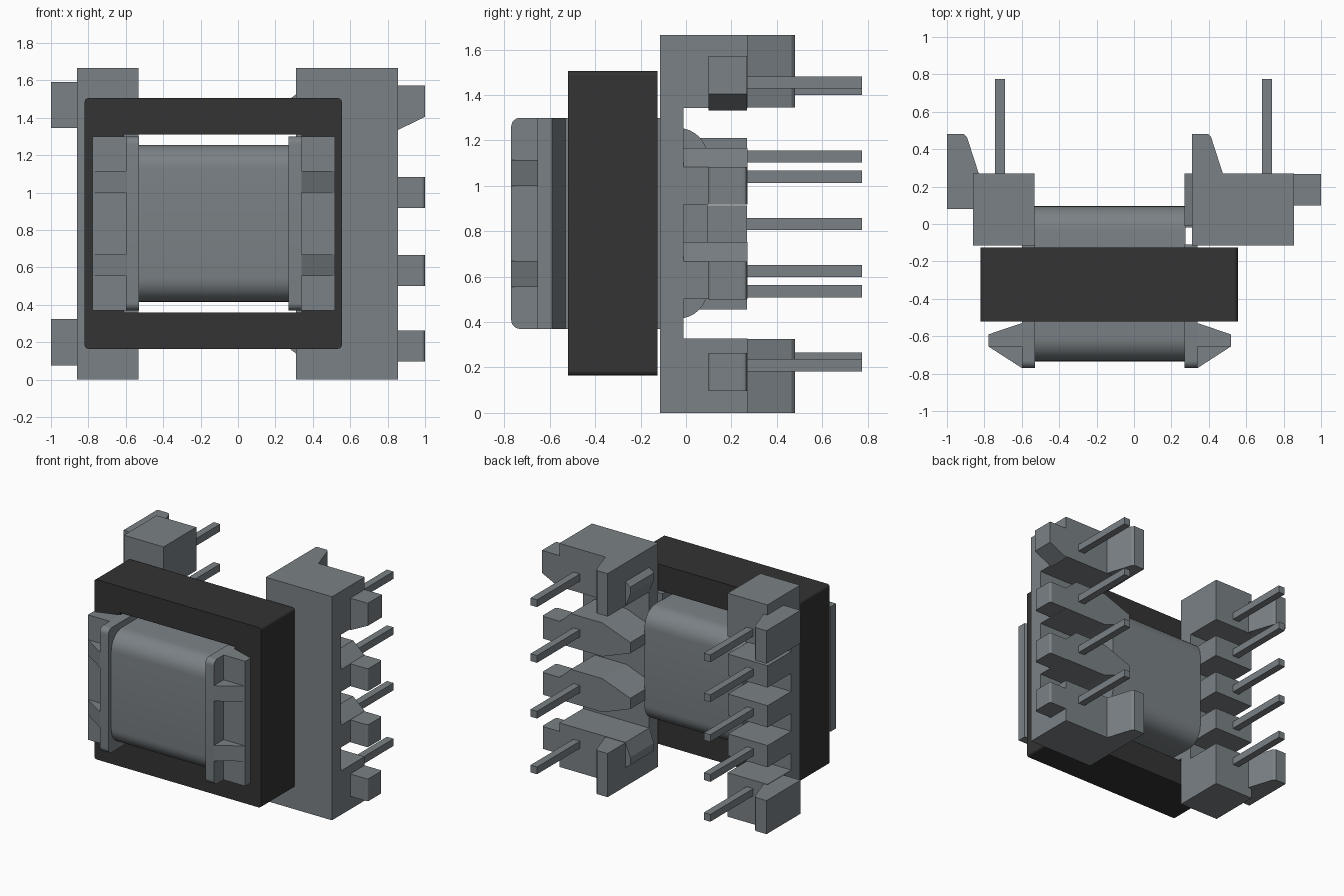
import bpy, bmesh, math

cube = bpy.data.objects.get("Cube")
if cube:
    bpy.data.objects.remove(cube, do_unlink=True)


def material(name, rgb):
    m = bpy.data.materials.new(name)
    m.use_nodes = True
    m.diffuse_color = (*rgb, 1)
    bsdf = next(n for n in m.node_tree.nodes if n.type == 'BSDF_PRINCIPLED')
    bsdf.inputs["Base Color"].default_value = (*rgb, 1)
    return m


GREY = material("slate grey", (0.195, 0.22, 0.235))
DARK = material("ferrite black", (0.033, 0.033, 0.033))


def prism(name, pts, lo, hi, axis='z', mat=GREY):
    """Extrude a 2D outline from lo to hi: (x, y) along z, (x, z) along y or (y, z) along x."""
    place = {'z': lambda a, b, c: (a, b, c),
             'y': lambda a, b, c: (a, c, b),
             'x': lambda a, b, c: (c, a, b)}[axis]
    bm = bmesh.new()
    base = bm.faces.new([bm.verts.new(place(a, b, lo)) for a, b in pts])
    ext = bmesh.ops.extrude_face_region(bm, geom=[base])
    shift = place(0, 0, hi - lo)
    bmesh.ops.translate(bm, vec=shift,
                        verts=[g for g in ext["geom"] if isinstance(g, bmesh.types.BMVert)])
    bmesh.ops.recalc_face_normals(bm, faces=bm.faces)
    me = bpy.data.meshes.new(name)
    bm.to_mesh(me)
    bm.free()
    me.materials.append(mat)
    ob = bpy.data.objects.new(name, me)
    bpy.context.collection.objects.link(ob)
    return ob


def box(name, x0, x1, y0, y1, z0, z1, mat=GREY):
    return prism(name, [(x0, y0), (x1, y0), (x1, y1), (x0, y1)], z0, z1, 'z', mat)


def rounded(a0, a1, b0, b1, radii, steps=8):
    """Rectangle outline with a radius for each corner, counter-clockwise from (a0, b0)."""
    pts = []
    corners = [(a0, b0, 1, 1), (a1, b0, -1, 1), (a1, b1, -1, -1), (a0, b1, 1, -1)]
    for i, ((a, b, sa, sb), r) in enumerate(zip(corners, radii)):
        if r == 0:
            pts.append((a, b))
            continue
        for k in range(steps + 1):
            t = math.pi + i * math.pi / 2 + k * math.pi / 2 / steps
            pts.append((a + sa * r + r * math.cos(t), b + sb * r + r * math.sin(t)))
    return pts


def smooth(ob):
    bpy.ops.object.select_all(action='DESELECT')
    ob.select_set(True)
    bpy.context.view_layer.objects.active = ob
    bpy.ops.object.shade_smooth_by_angle(angle=math.radians(30))


MID = 0.8325  # middle height

# Ferrite core: ring with a square window
core = prism("core_ring", rounded(-0.82, 0.555, 0.165, 1.505, [0.02] * 4, 4),
             -0.52, -0.125, 'y', DARK)
window = box("core_window_cutter", -0.61, 0.34, -0.7, 0.1, 0.36, 1.31, DARK)
window.hide_render = True
cut = core.modifiers.new("window", 'BOOLEAN')
cut.operation, cut.solver, cut.object = 'DIFFERENCE', 'EXACT', window
bpy.context.view_layer.objects.active = core
core.select_set(True)
bpy.ops.object.modifier_apply(modifier="window")
bpy.data.objects.remove(window, do_unlink=True)

# Winding wrapped around the x axis
smooth(prism("winding", rounded(-0.735, 0.095, 0.415, 1.255, [0.13] * 4),
             -0.535, 0.275, 'x'))

# Bobbin flanges with a tapered front lip and two ribs on each side
for side, s, inner in (("right", -1, -0.53), ("left", 1, 0.27)):
    outer, tip = inner + s * 0.07, inner + s * 0.248
    smooth(prism(side + "_flange", rounded(-0.77, -0.11, 0.37, 1.30, [0.04, 0, 0, 0.04]),
                 min(inner, outer), max(inner, outer), 'x'))
    prism(side + "_lip", [(outer, -0.655), (tip, -0.655), (tip, -0.59), (outer, -0.53)],
          0.37, 1.30)
    for n, z in enumerate((0.555, 1.0)):
        prism(f"{side}_lip_rib_{n}", [(outer, -0.77), (tip, -0.655), (outer, -0.655)],
              z, z + 0.115)

# Terminal rails behind the core, with solid end blocks
for side, x0, x1 in (("right", -0.86, -0.533), ("left", 0.31, 0.855)):
    box(side + "_rail", x0, x1, -0.115, -0.01, 0, 1.665)
    box(side + "_lower_block", x0, x1, -0.115, 0.27, 0, 0.328)
    box(side + "_upper_block", x0, x1, -0.115, 0.27, 1.342, 1.665)

# Right rail: three plain teeth
for n in (-1, 0, 1):
    z = MID + n * 0.297
    box(f"right_tooth_{n + 2}", -0.86, -0.533, -0.02, 0.268, z - 0.081, z + 0.081)

# Left rail: two teeth tapered towards the winding
tooth = [(0.27, -0.04), (0.5, -0.125), (0.855, -0.125), (0.855, 0.04),
         (0.76, 0.125), (0.5, 0.125), (0.27, 0.04)]
for n, s in enumerate((-1, 1)):
    z = MID + s * 0.2075 + 0.002
    prism(f"left_tooth_{n}", [(x, z + dz) for x, dz in tooth], -0.02, 0.27, 'y')

# Inner noses on the end blocks of the left rail
for name, z0, z1 in (("lower", 0.14, 0.328), ("upper", 1.342, 1.525)):
    lo, hi = (z0 + 0.03, z1 - 0.1) if name == "lower" else (z0 + 0.1, z1 - 0.03)
    prism(f"left_{name}_nose", [(0.31, z0), (0.31, z1), (0.27, hi), (0.27, lo)],
          -0.01, 0.27, 'y')

# Hooks along the outer edge of the left rail
for n, z in enumerate((0.097, 0.5, 0.918)):
    prism(f"left_hook_{n}", rounded(0.85, 1.0, 0.1, 0.268, [0, 0.015, 0.015, 0], 3),
          z, z + 0.166)
prism("left_hook_top", [(0.85, 1.573), (1.0, 1.573), (1.0, 1.405), (0.85, 1.332)],
      0.1, 0.268, 'y')

# Sloped locating feet on the end blocks
right_foot = [(-1, 0.08), (-0.855, 0.08), (-0.855, 0.26), (-0.83, 0.27),
              (-0.893, 0.465), (-0.91, 0.48), (-1, 0.48)]
left_foot = [(0.31, 0.26), (0.475, 0.26), (0.475, 0.27), (0.412, 0.465),
             (0.397, 0.48), (0.31, 0.48)]
prism("right_lower_foot", right_foot, 0.075, 0.325)
prism("right_upper_foot", right_foot, 1.345, 1.59)
prism("left_lower_foot", left_foot, 0, 0.325)
prism("left_upper_foot", left_foot, 1.345, 1.665)

# Square pins: five on the right, four on the left
for side, x, count, pitch in (("right", -0.716, 5, 0.297), ("left", 0.712, 4, 0.415)):
    for n in range(count):
        z = MID + (n - (count - 1) / 2) * pitch
        box(f"{side}_pin_{n}", x - 0.027, x + 0.027, 0.2, 0.775, z - 0.027, z + 0.027)
